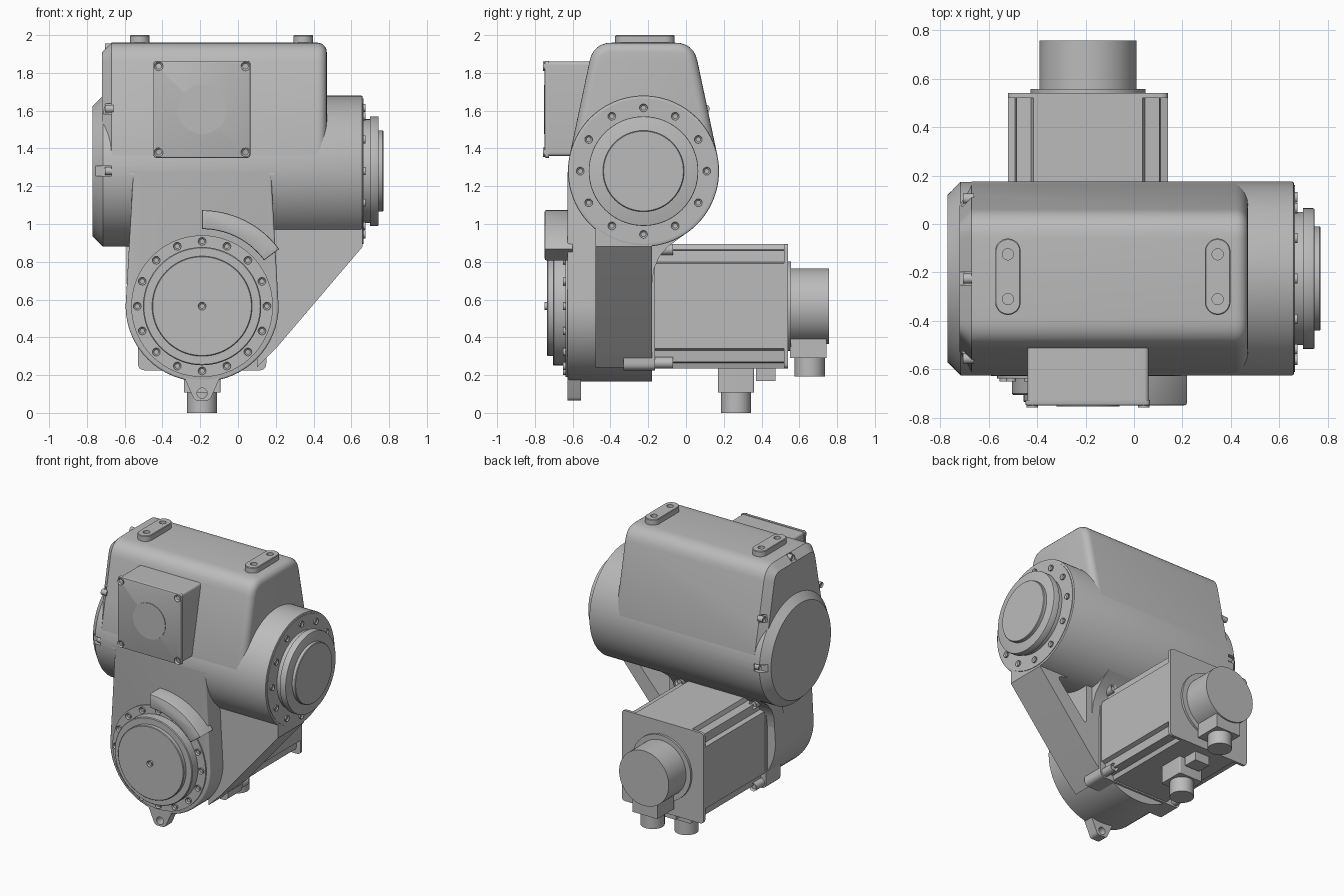
import bpy, bmesh
from math import sin, cos, pi, radians
from mathutils import Vector

cube = bpy.data.objects.get("Cube")
if cube:
    bpy.data.objects.remove(cube, do_unlink=True)

GREY = (0.5, 0.5, 0.5, 1)
metal = bpy.data.materials.new("cast grey")
metal.use_nodes = True
metal.diffuse_color = GREY
metal.node_tree.nodes["Principled BSDF"].inputs["Base Color"].default_value = GREY


def finish(ob):
    for p in ob.data.polygons:
        p.use_smooth = True
    ob.data.set_sharp_from_angle(angle=radians(32))


def prism(name, pts, axis, a, b, base=None, end=None, recess=None):
    """Extrude a 2D outline along an axis from a to b; base/end = (bevel, segments)."""
    k = "xyz".index(axis)

    def place(p, t):
        co = list(p)
        co.insert(k, t)
        return co
    bm = bmesh.new()
    caps = [bm.faces.new([bm.verts.new(place(p, t)) for p in pts]) for t in (a, b)]
    lo, hi = [list(f.verts) for f in caps]
    for i in range(len(pts)):
        j = (i + 1) % len(pts)
        bm.faces.new((lo[i], lo[j], hi[j], hi[i]))
    bmesh.ops.recalc_face_normals(bm, faces=bm.faces)
    if recess:
        bmesh.ops.inset_region(bm, faces=[caps[1]], thickness=recess)
        step = Vector(place((0, 0), recess if a > b else -recess))
        bmesh.ops.translate(bm, verts=caps[1].verts, vec=step)
    for face, bev in zip(list(caps), (base, end)):
        if bev:
            bmesh.ops.bevel(bm, geom=list(face.edges), offset=bev[0], segments=bev[1],
                            profile=0.5, affect='EDGES', clamp_overlap=True)
    me = bpy.data.meshes.new(name)
    bm.to_mesh(me)
    bm.free()
    me.materials.append(metal)
    ob = bpy.data.objects.new(name, me)
    bpy.context.collection.objects.link(ob)
    finish(ob)
    return ob


def circle(u, v, r, n=72):
    return [(u + r * cos(2 * pi * i / n), v + r * sin(2 * pi * i / n)) for i in range(n)]


def rect(u0, u1, v0, v1, r=0):
    return rounded([(u0, v0), (u1, v0), (u1, v1), (u0, v1)], [r] * 4)


def rounded(pts, radii, n=6):
    """Round each corner with a quadratic arc."""
    out = []
    for i, (p, r) in enumerate(zip(pts, radii)):
        p = Vector(p)
        if not r:
            out.append(tuple(p))
            continue
        s = p + (Vector(pts[i - 1]) - p).normalized() * r
        e = p + (Vector(pts[(i + 1) % len(pts)]) - p).normalized() * r
        for j in range(n + 1):
            t = j / n
            out.append(tuple(s * (1 - t) ** 2 + p * 2 * t * (1 - t) + e * t * t))
    return out


def cut(targets, cutters):
    for ob in targets:
        bpy.context.view_layer.objects.active = ob
        for c in cutters:
            m = ob.modifiers.new("cut", 'BOOLEAN')
            m.operation, m.solver, m.object = 'DIFFERENCE', 'EXACT', c
            bpy.ops.object.modifier_apply(modifier=m.name)
        finish(ob)
    for c in cutters:
        bpy.data.objects.remove(c, do_unlink=True)


def bolt(name, axis, u, v, a, b, r=0.021):
    prism(name, circle(u, v, r, 16), axis, a, b, recess=r * 0.4)


YC, ZC = -0.225, 1.28   # barrel axis
XC, ZM = -0.19, 0.565   # motor axis

# Horizontal barrel with chamfered left end
barrel = prism("barrel", circle(YC, ZC, 0.4, 96), "x", -0.77, 0.66,
               base=(0.055, 1), end=(0.008, 2))

# Upper housing, tangent to the barrel
ty, tz = 0.4 * cos(radians(12)), ZC + 0.4 * sin(radians(12))
outline = [(YC + 0.38, ZC - 0.1), (YC + ty, tz), (YC + 0.265, 1.96),
           (YC - 0.265, 1.96), (YC - ty, tz), (YC - 0.38, ZC - 0.1)]
upper = prism("upper_housing", rounded(outline, [0, 0, 0.1, 0.1, 0, 0]), "x", -0.72, 0.47,
              base=(0.05, 1), end=(0.05, 5))

# Bolt slots around the left end
slots = [prism("slot", rect(y - 0.045, y + 0.045, z - 0.027, z + 0.027), "x", -0.8, -0.67)
         for y, z in ((-0.63, ZC), (0.18, ZC), (-0.57, 1.61), (0.12, 1.61))]
slots.append(prism("slot", rect(YC - 0.027, YC + 0.027, 1.91, 2.0), "x", -0.8, -0.67))
cut([barrel, upper], slots)
for y, z in ((-0.6, ZC), (0.15, ZC), (-0.555, 1.61), (0.105, 1.61), (YC, 1.935)):
    bolt("end_bolt", "x", y, z, -0.66, -0.705)

# Output flange on the left end of the barrel's axis
prism("output_ring", circle(YC, ZC, 0.385), "x", 0.6, 0.664)
prism("output_neck", circle(YC, ZC, 0.275), "x", 0.65, 0.71)
prism("output_disc", circle(YC, ZC, 0.29), "x", 0.698, 0.745, end=(0.006, 2))
prism("output_hub", circle(YC, ZC, 0.215), "x", 0.74, 0.77, end=(0.004, 1))
for i in range(12):
    t = i * pi / 6
    bolt("output_bolt", "x", YC + 0.335 * cos(t), ZC + 0.335 * sin(t), 0.65, 0.674)

# Lower housing with rounded bottom
arc = [(XC + 0.405 * cos(pi + i * pi / 32), ZM + 0.4 * sin(pi + i * pi / 32)) for i in range(33)]
prism("lower_housing", arc + rounded([(XC + 0.405, 1.27), (XC - 0.405, 1.27)], [0.04, 0.04]),
      "y", -0.18, -0.628, end=(0.015, 3))
prism("rear_fillet", [(-0.3, 0.68), (-0.18, 0.68), (-0.17, 0.76), (-0.14, 0.83),
                      (-0.09, 0.885), (0, 0.95), (-0.2, 1.1)], "x", XC - 0.4, XC + 0.4)

# Diagonal rib with a rear pocket
rib = prism("diagonal_rib", [(0.1, 0.24), (0.2, 0.34), (0.66, 0.88), (0.66, 1.0),
                             (0.45, 1.25), (0.1, 1.25)], "y", -0.18, -0.48)
pocket = prism("pocket", rounded([(0.26, 0.58), (0.51, 0.86), (0.26, 0.92)], [0.04] * 3),
               "y", 0, -0.42)
cut([rib], [pocket])

# Front cover
prism("cover_flange", circle(XC, ZM, 0.375), "y", -0.55, -0.638)
prism("cover_disc", circle(XC, ZM, 0.313), "y", -0.6, -0.705, end=(0.005, 1))
prism("cover_cap", circle(XC, ZM, 0.265), "y", -0.7, -0.735, end=(0.004, 1))
bolt("cover_centre_bolt", "y", XC, ZM, -0.73, -0.75)
for i in range(16):
    t = i * pi / 8
    bolt("cover_bolt", "y", XC + 0.343 * cos(t), ZM + 0.343 * sin(t), -0.63, -0.65)

# Curved guard above the cover
sweep = [radians(36.5 + 53.5 * i / 20) for i in range(21)]
guard = [(XC + 0.508 * cos(t), ZM + 0.508 * sin(t)) for t in sweep]
guard += [(XC + 0.408 * cos(t), ZM + 0.408 * sin(t)) for t in reversed(sweep)]
prism("curved_guard", guard, "y", -0.6, -0.748, end=(0.008, 2))

# Bottom lug
lug = prism("bottom_lug", rounded([(-0.29, 0.2), (-0.23, 0.065), (-0.15, 0.065), (-0.09, 0.2)],
                                  [0, 0.02, 0.02, 0]), "y", -0.555, -0.628)
cut([lug], [prism("lug_hole", circle(XC, 0.105, 0.027, 24), "y", -0.5, -0.7)])

# Front terminal box
prism("terminal_box", rect(-0.44, 0.06, 1.36, 1.86, 0.02), "y", -0.4, -0.735)
prism("terminal_cover", rect(-0.448, 0.066, 1.35, 1.864, 0.02), "y", -0.725, -0.748,
      end=(0.006, 2))
prism("terminal_disc", circle(XC, 1.607, 0.13), "y", -0.74, -0.752)
for x in (-0.42, 0.04):
    for z in (1.38, 1.835):
        bolt("terminal_bolt", "y", x, z, -0.74, -0.757, 0.024)

# Mounting pads on top
for x in (-0.52, 0.345):
    pad = prism("top_pad", [(x + 0.0525 * cos(t), (-0.1125 if sin(t) > 0 else -0.3225) + 0.0525 * sin(t))
                            for t in [2 * pi * (i + 0.5) / 32 for i in range(32)]],
                "z", 1.94, 2.0, end=(0.004, 1))
    cut([pad], [prism("pad_hole", circle(x, y, 0.023, 24), "z", 1.97, 2.05) for y in (-0.125, -0.31)])

# Motor: flange, body with notched corners, end plate
prism("motor_flange", rect(XC - 0.34, XC + 0.34, ZM - 0.34, ZM + 0.34, 0.04), "y", -0.33, -0.165)
quarter = [(0.33, 0.225), (0.3, 0.235), (0.295, 0.295), (0.235, 0.3), (0.225, 0.33)]
section = []
for sx, sz, order in ((1, 1, 1), (-1, 1, -1), (-1, -1, 1), (1, -1, -1)):
    section += [(XC + sx * u, ZM + sz * v) for u, v in quarter[::order]]
prism("motor_body", section, "y", -0.17, 0.53)
plate = rect(XC - 0.33, XC + 0.33, ZM - 0.33, ZM + 0.33, 0.03)
prism("motor_end_plate", plate, "y", 0.52, 0.54)
for sx in (-1, 1):
    for sz in (-1, 1):
        bolt("motor_bolt", "y", XC + sx * 0.3, ZM + sz * 0.3, -0.17, -0.07, 0.03)
prism("encoder_collar", circle(XC, ZM, 0.237), "y", 0.53, 0.556)

# Encoder and cable connectors
prism("encoder", circle(XC, ZM, 0.2), "y", 0.55, 0.756)
prism("encoder_neck", rect(XC - 0.1, XC + 0.1, 0.29, 0.5), "y", 0.55, 0.745)
prism("encoder_plug", circle(XC, 0.655, 0.08, 40), "z", 0.3, 0.193)
prism("power_socket", rect(XC - 0.097, XC + 0.097, 0.17, 0.36, 0.01), "z", 0.26, 0.108)
prism("power_plug", circle(XC, 0.265, 0.08, 40), "z", 0.13, 0)
prism("small_block", rect(XC - 0.06, XC + 0.06, 0.37, 0.475), "z", 0.26, 0.17)
